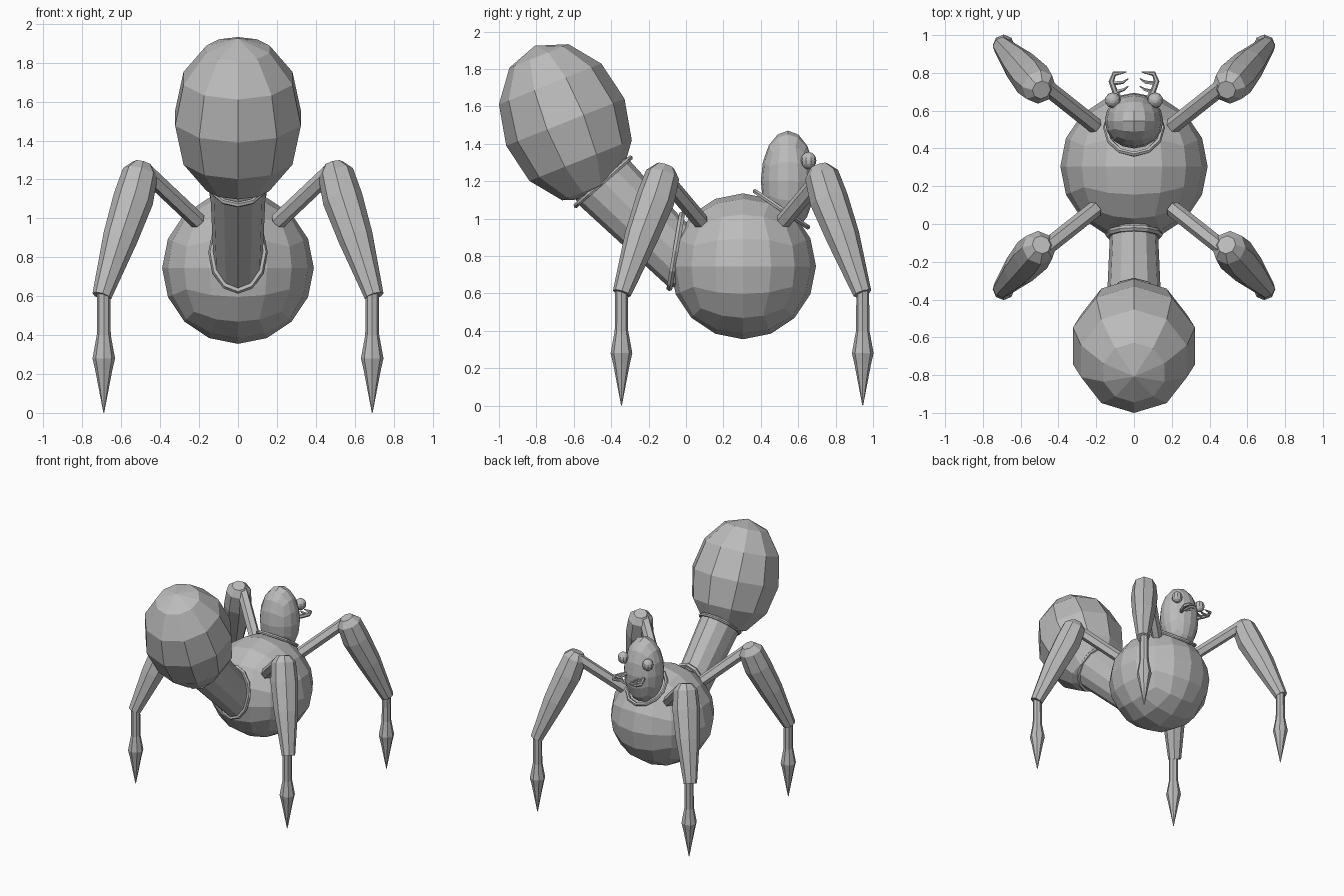
import bpy, bmesh, math
from mathutils import Vector, Matrix

if "Cube" in bpy.data.objects:
    bpy.data.objects.remove(bpy.data.objects["Cube"])

grey = bpy.data.materials.new("plain grey")
grey.diffuse_color = (0.5, 0.5, 0.5, 1)
grey.use_nodes = True
grey.node_tree.nodes["Principled BSDF"].inputs["Base Color"].default_value = grey.diffuse_color


def finish(name, bm):
    bmesh.ops.remove_doubles(bm, verts=bm.verts, dist=0.0005)
    bmesh.ops.recalc_face_normals(bm, faces=bm.faces)
    me = bpy.data.meshes.new(name)
    bm.to_mesh(me)
    bm.free()
    me.materials.append(grey)
    ob = bpy.data.objects.new(name, me)
    bpy.context.collection.objects.link(ob)
    return ob


def loft(bm, rings, n, closed=False):
    """Skin rings given as (centre, half axis u, half axis v)."""
    loops = [[bm.verts.new(c + u * math.cos(2 * math.pi * i / n) + v * math.sin(2 * math.pi * i / n))
              for i in range(n)] for c, u, v in rings]
    pairs = list(zip(loops, loops[1:] + loops[:1]))
    for a, b in (pairs if closed else pairs[:-1]):
        for i in range(n):
            j = (i + 1) % n
            bm.faces.new((a[i], a[j], b[j], b[i]))
    if not closed:
        bm.faces.new(loops[0])
        bm.faces.new(loops[-1])


def tube(bm, pts, n):
    """Round tube through (x, y, z, radius) points."""
    ps = [Vector(p[:3]) for p in pts]
    d = (ps[-1] - ps[0]).normalized()
    ref = Vector((0, 1, 0)) if abs(d.z) > 0.8 else Vector((0, 0, 1))
    rings = []
    for i, p in enumerate(ps):
        t = (ps[min(i + 1, len(ps) - 1)] - ps[max(i - 1, 0)]).normalized()
        u = t.cross(ref).normalized()
        rings.append((p, u * pts[i][3], u.cross(t) * pts[i][3]))
    loft(bm, rings, n)


def ball(name, centre, radii):
    """Quad sphere with 16 sides around."""
    bm = bmesh.new()
    bmesh.ops.create_cube(bm, size=2)
    bmesh.ops.subdivide_edges(bm, edges=bm.edges[:], cuts=3, use_grid_fill=True)
    for v in bm.verts:
        p = Vector([math.tan(c * math.pi / 4) for c in v.co]).normalized()
        v.co = Vector(centre) + Vector([a * b for a, b in zip(p, radii)])
    return finish(name, bm)


def collar(name, c, u, v, r, n=12):
    """Thin ring around an oval opening."""
    c, u, v = Vector(c), Vector(u), Vector(v)
    axis = u.cross(v).normalized()
    rings = []
    for i in range(n):
        a = 2 * math.pi * i / n
        o = u * math.cos(a) + v * math.sin(a)
        rings.append((c + o, o.normalized() * r, axis * r))
    bm = bmesh.new()
    loft(bm, rings, 6, closed=True)
    return finish(name, bm)


# Round body and head
ball("body", (0, 0.305, 0.745), (0.39, 0.39, 0.39))
ball("head", (0, 0.545, 1.2), (0.155, 0.145, 0.27))
collar("neck_collar", (0, 0.51, 1.05), (0.15, 0, 0), (0, 0.14, -0.095), 0.014)

# Raised abdomen, ten sided and tilted back
bm = bmesh.new()
u = Vector((0, -0.93, -0.37)) * 0.34
v = Vector((0.34, 0, 0))
axis = Vector((0, -0.37, 0.93)) * 0.44
rings = []
for k in range(7):
    a = math.pi * k / 6
    rings.append((Vector((0, -0.645, 1.515)) + axis * math.cos(a), u * math.sin(a), v * math.sin(a)))
rings[0] = (rings[0][0], u * 1e-5, v * 1e-5)
rings[-1] = (rings[-1][0], u * 1e-5, v * 1e-5)
loft(bm, rings, 10)
finish("abdomen", bm)

# Stalk between body and abdomen, with a collar at each end
bm = bmesh.new()
loft(bm, [(Vector((0, -0.02, 0.80)), Vector((0.125, 0, 0)), Vector((0, 0.035, 0.17))),
          (Vector((0, -0.065, 0.825)), Vector((0.128, 0, 0)), Vector((0, 0.035, 0.185))),
          (Vector((0, -0.44, 1.195)), Vector((0.145, 0, 0)), Vector((0, 0.135, 0.12))),
          (Vector((0, -0.48, 1.25)), Vector((0.14, 0, 0)), Vector((0, 0.13, 0.11)))], 12)
finish("stalk", bm)
collar("lower_stalk_collar", (0, -0.055, 0.825), (0.135, 0, 0), (0, 0.033, 0.195), 0.018)
collar("upper_stalk_collar", (0, -0.443, 1.197), (0.148, 0, 0), (0, 0.145, 0.127), 0.014)

for s, side in ((1, "right"), (-1, "left")):
    # Eyes
    bm = bmesh.new()
    bmesh.ops.create_uvsphere(bm, u_segments=10, v_segments=8, radius=1,
                              matrix=Matrix.Translation((s * 0.112, 0.655, 1.31))
                              @ Matrix.Diagonal((0.042, 0.042, 0.046, 1)))
    finish(side + "_eye", bm)

    # Hooked jaws with inner teeth
    bm = bmesh.new()
    z = 1.19
    tube(bm, [(s * 0.06, 0.64, z, 0.014), (s * 0.10, 0.70, z, 0.015), (s * 0.12, 0.755, z, 0.015),
              (s * 0.105, 0.795, z, 0.013), (s * 0.04, 0.805, z, 0.003)], 6)
    tube(bm, [(s * 0.115, 0.745, z, 0.012), (s * 0.06, 0.75, z, 0.009), (s * 0.03, 0.77, z, 0.003)], 5)
    tube(bm, [(s * 0.095, 0.70, z, 0.012), (s * 0.055, 0.712, z, 0.008), (s * 0.03, 0.73, z, 0.003)], 5)
    finish(side + "_jaw", bm)

    # Legs: the rear pair mirrors the front pair about y = 0.3
    for m, end in ((1, "head_end"), (-1, "abdomen_end")):
        def place(pts):
            return [(s * x, 0.3 + m * (y - 0.3), zz, r) for x, y, zz, r in pts]

        parts = {
            "hip": ([(0.205, 0.52, 0.985, 0.043), (0.47, 0.73, 1.235, 0.043)], 6),
            "thigh": ([(0.49, 0.71, 1.28, 0.05), (0.502, 0.725, 1.235, 0.092), (0.538, 0.765, 1.1, 0.104),
                       (0.605, 0.84, 0.9, 0.09), (0.70, 0.943, 0.6, 0.05)], 8),
            "shin": ([(0.69, 0.945, 0.62, 0.034), (0.69, 0.945, 0.40, 0.036), (0.69, 0.945, 0.28, 0.058),
                      (0.69, 0.945, 0.22, 0.044), (0.69, 0.945, 0.0, 0.002)], 8),
        }
        for part, (pts, n) in parts.items():
            bm = bmesh.new()
            tube(bm, place(pts), n)
            finish(f"{end}_{side}_{part}", bm)
